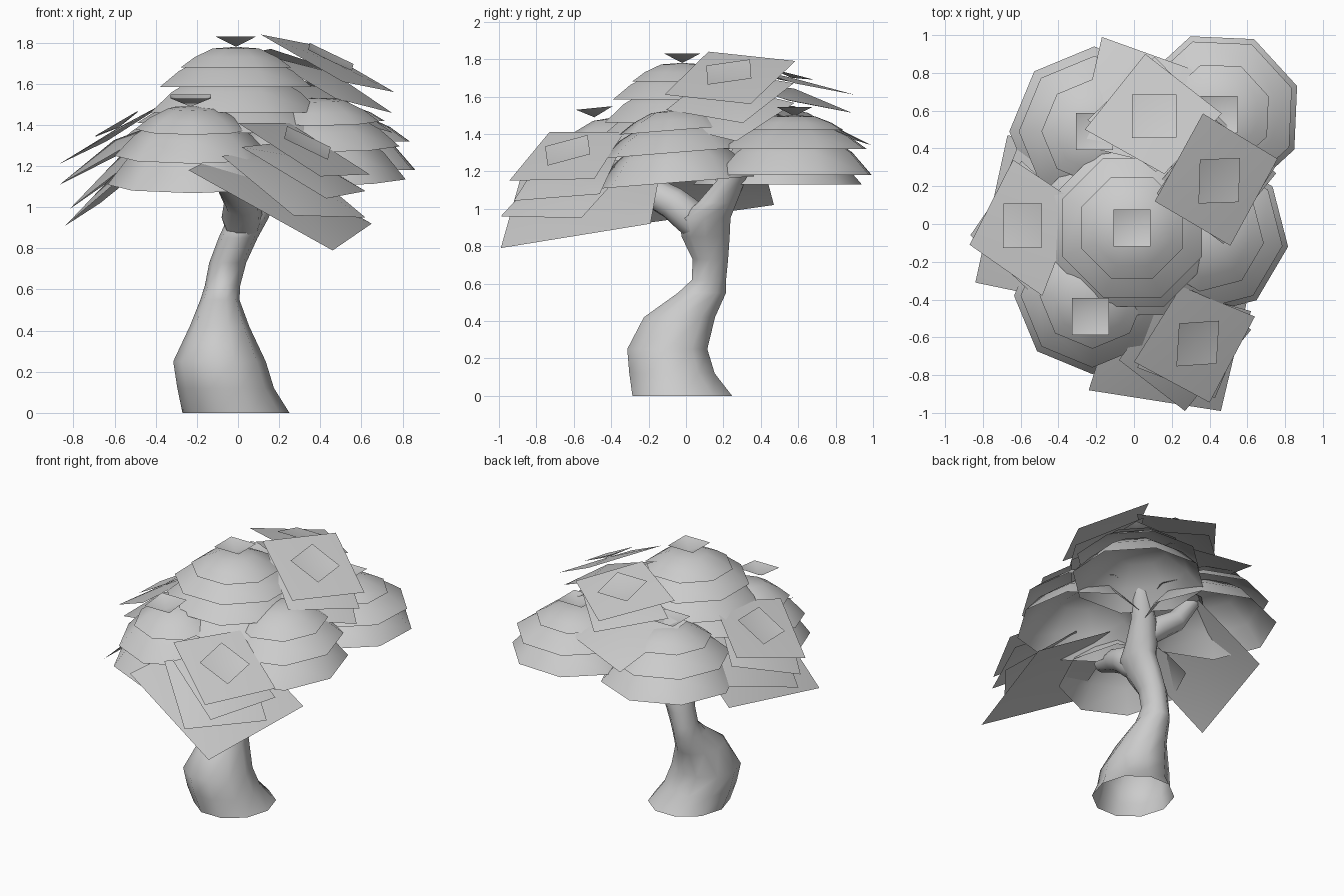
import bpy, bmesh, math
from mathutils import Vector, Matrix

if "Cube" in bpy.data.objects:
    bpy.data.objects.remove(bpy.data.objects["Cube"])

# One plain colour for the whole model
grey = bpy.data.materials.new("plain_grey")
grey.diffuse_color = (0.6, 0.6, 0.6, 1)
grey.use_nodes = True
grey.node_tree.nodes["Principled BSDF"].inputs["Base Color"].default_value = grey.diffuse_color


def finish(bm, name, angle=40):
    me = bpy.data.meshes.new(name)
    bm.to_mesh(me)
    bm.free()
    me.materials.append(grey)
    ob = bpy.data.objects.new(name, me)
    bpy.context.collection.objects.link(ob)
    bpy.ops.object.select_all(action='DESELECT')
    ob.select_set(True)
    bpy.context.view_layer.objects.active = ob
    bpy.ops.object.shade_smooth_by_angle(angle=math.radians(angle))
    return ob


def tube(name, path, flat=False, sides=10):
    """path of (x, y, z, rx, ry); flat keeps every ring level; the foot is open"""
    bm = bmesh.new()
    pts = [Vector(p[:3]) for p in path]
    rings = []
    for i, p in enumerate(path):
        d = pts[min(i + 1, len(pts) - 1)] - pts[max(i - 1, 0)]
        q = Matrix.Identity(3) if flat else Vector((0, 0, 1)).rotation_difference(d).to_matrix()
        ring = []
        for k in range(sides):
            a = 2 * math.pi * k / sides
            ring.append(bm.verts.new(pts[i] + q @ Vector((p[3] * math.cos(a), p[4] * math.sin(a), 0))))
        rings.append(ring)
    for a, b in zip(rings, rings[1:]):
        for k in range(sides):
            m = (k + 1) % sides
            bm.faces.new((a[k], a[m], b[m], b[k]))
    bm.faces.new(rings[-1])
    return finish(bm, name, 60)


def tuft(bm, centre, half, normal=Vector((0, 0, 1)), depth=0.05):
    """small inverted pyramid of four sides, open square on top"""
    q = Vector((0, 0, 1)).rotation_difference(normal).to_matrix()
    c = Vector(centre)
    tip = bm.verts.new(c - normal * depth)
    sq = [bm.verts.new(c + q @ Vector((sx * half, sy * half, 0)))
          for sx, sy in ((-1, -1), (1, -1), (1, 1), (-1, 1))]
    for k in range(4):
        bm.faces.new((tip, sq[k], sq[(k + 1) % 4]))


def umbrella(name, x, y, shells, top, rot=0, tilt=(0, 0), tuft_at=None):
    """stack of open eight-sided domes; shells are (radius, z_top, z_rim)"""
    bm = bmesh.new()
    for r, zt, zr in shells:
        h = zt - zr
        apex = bm.verts.new((x, y, zt))
        prev = None
        for f, g in ((0.42, 0.08), (0.75, 0.5), (1, 1)):
            ring = []
            for k in range(8):
                a = math.radians(rot + 45 * k)
                ring.append(bm.verts.new((x + r * f * math.cos(a), y + r * f * math.sin(a), zt - g * h)))
            for k in range(8):
                m = (k + 1) % 8
                if prev:
                    bm.faces.new((prev[k], ring[k], ring[m], prev[m]))
                else:
                    bm.faces.new((apex, ring[k], ring[m]))
            prev = ring
    tx, ty = tuft_at or (x, y)
    tuft(bm, (tx, ty, top), 0.098)
    # lean the stack
    for v in bm.verts:
        v.co.z += (v.co.x - x) * tilt[0] + (v.co.y - y) * tilt[1]
    finish(bm, name, 45)


def plates(name, layers):
    """tilted square leaf sheets, lower ones bulging; the first carries a tuft"""
    bm = bmesh.new()
    for i, corners in enumerate(layers):
        cs = [Vector(c) for c in corners]
        mid = sum(cs, Vector()) / 4
        n = (cs[2] - cs[0]).cross(cs[3] - cs[1]).normalized()
        if n.z < 0:
            n = -n
            cs.reverse()
        vs = [bm.verts.new(c) for c in cs]
        peak = bm.verts.new(mid + n * (0.015 if i == 0 else 0.06))
        for k in range(4):
            bm.faces.new((vs[k], vs[(k + 1) % 4], peak))
        if i == 0:
            tuft(bm, mid + n * 0.035, 0.118, n, 0.02)
    finish(bm, name, 40)


def under(corners, scale, drop, turn=0):
    """copy of a sheet, scaled about its middle, turned and lowered"""
    cs = [Vector(c) for c in corners]
    mid = sum(cs, Vector()) / 4
    n = (cs[2] - cs[0]).cross(cs[3] - cs[1]).normalized()
    R = Matrix.Rotation(math.radians(turn), 3, n)
    return [mid + R @ (c - mid) * scale - Vector((0, 0, drop)) for c in cs]


# Trunk and branches
tube("trunk", [
    (-.01, -.02, 0, .26, .28), (-.06, -.075, .12, .235, .24), (-.09, -.1, .25, .225, .225),
    (-.09, -.035, .42, .145, .2), (-.088, .085, .55, .095, .135), (-.075, .123, .62, .086, .096),
    (-.05, .13, .73, .09, .1), (0, .105, .85, .095, .135), (.05, .1, .95, .1, .145),
    (.075, .165, 1.03, .1, .11), (.12, .24, 1.15, .085, .08), (.19, .3, 1.28, .07, .07),
    (.28, .35, 1.48, .05, .05)], flat=True)
tube("front_branch", [
    (.02, .1, .86, .07, .07), (.02, .03, .95, .1, .1), (.02, -.07, 1.03, .09, .09),
    (-.02, -.2, 1.1, .08, .08), (-.09, -.42, 1.2, .06, .06)])
tube("left_branch", [
    (.1, .2, 1.04, .06, .06), (0, .23, 1.14, .08, .08), (-.13, .27, 1.23, .07, .07),
    (-.24, .31, 1.4, .05, .05)])

# Rounded leaf clusters
umbrella("crown_cluster", -.01, -.02,
         [(.29, 1.78, 1.68), (.4, 1.74, 1.585), (.45, 1.66, 1.46), (.5, 1.56, 1.36)], 1.83, 22.5)
umbrella("back_left_cluster", -.21, .49,
         [(.28, 1.5, 1.41), (.4, 1.46, 1.29), (.45, 1.39, 1.13)], 1.55, 0)
umbrella("back_right_cluster", .45, .58,
         [(.28, 1.5, 1.42), (.41, 1.46, 1.32), (.44, 1.42, 1.18)], 1.545, 20)
umbrella("front_left_cluster", -.22, -.38,
         [(.28, 1.49, 1.38), (.38, 1.45, 1.25), (.415, 1.38, 1.11)], 1.55, 0, (0, .1), (-.23, -.49))
umbrella("right_cluster", .39, -.06,
         [(.3, 1.53, 1.42), (.4, 1.47, 1.3), (.43, 1.4, 1.14)], 1.5, -8, (0, .08), (.39, .1))

# Tilted square leaf clusters
top = [(.365, .585, 1.79), (.76, .345, 1.56), (.51, -.115, 1.61), (.11, .12, 1.84)]
plates("upper_right_sheets", [top, under(top, .95, .1, 6), under(top, .95, .19, 12)])

back = [(.06, .9, 1.61), (.465, .585, 1.67), (.16, .265, 1.77), (-.26, .5, 1.69)]
plates("upper_back_sheets", [
    back, under(back, .95, .1, 8),
    [(-.17, .99, 1.34), (.36, .8, 1.4), (.2, .3, 1.57), (-.3, .42, 1.52)]])

left = [(-.64, .34, 1.32), (-.295, .11, 1.54), (-.485, -.38, 1.43), (-.87, -.11, 1.21)]
plates("left_sheets", [
    left, under(left, .96, .1, 8),
    [(-.82, -.1, .99), (-.62, .4, 1.13), (-.25, .15, 1.42), (-.42, -.37, 1.3)],
    [(-.84, -.31, .91), (-.67, .47, 1.02), (-.2, .37, 1.4), (-.36, -.41, 1.32)]])

front = [(0, -.73, 1.41), (.4, -.945, 1.15), (.64, -.49, 1.16), (.25, -.33, 1.41)]
plates("front_right_sheets", [
    front, under(front, .97, .1, 6),
    [(-.08, -.72, 1.25), (.27, -.99, .96), (.62, -.56, .95), (.25, -.28, 1.26)],
    [(-.24, -.88, 1.18), (.46, -.99, .79), (.65, -.19, .92), (.0, -.12, 1.3)]])
